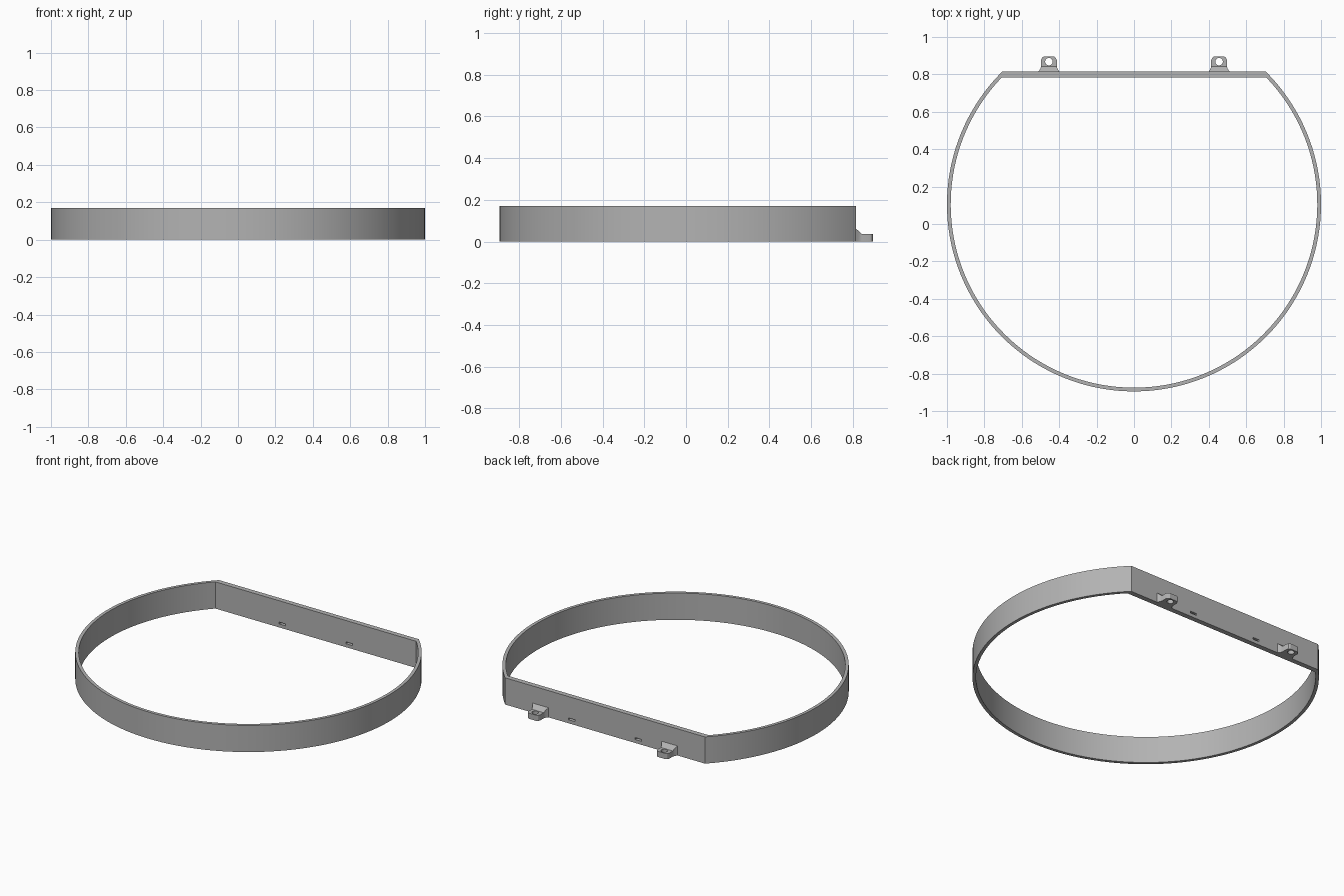
import bpy, bmesh
from math import asin, cos, pi, sin, radians

if "Cube" in bpy.data.objects:
    bpy.data.objects.remove(bpy.data.objects["Cube"])

GREY = (0.45, 0.45, 0.45, 1)
CENTRE_Y, RADIUS, HEIGHT = 0.105, 1.0, 0.17
WALL_BACK, WALL_FRONT = 0.815, 0.783

grey = bpy.data.materials.new("plain grey")
grey.use_nodes = True
grey.diffuse_color = GREY
grey.node_tree.nodes["Principled BSDF"].inputs["Base Color"].default_value = GREY


def finish(bm, name):
    bmesh.ops.recalc_face_normals(bm, faces=bm.faces)
    mesh = bpy.data.meshes.new(name)
    bm.to_mesh(mesh)
    bm.free()
    mesh.materials.append(grey)
    obj = bpy.data.objects.new(name, mesh)
    bpy.context.collection.objects.link(obj)
    return obj


def select(obj):
    bpy.ops.object.select_all(action='DESELECT')
    obj.select_set(True)
    bpy.context.view_layer.objects.active = obj


def cut(obj, cutter):
    mod = obj.modifiers.new("cut", 'BOOLEAN')
    mod.operation, mod.solver, mod.object = 'DIFFERENCE', 'EXACT', cutter
    select(obj)
    bpy.ops.object.modifier_apply(modifier=mod.name)
    bpy.data.objects.remove(cutter)


def smooth(obj):
    select(obj)
    bpy.ops.object.shade_smooth_by_angle(angle=radians(30))


def arc(radius, flat_y, steps=108):
    """Points of a circle cut off by a straight line at flat_y."""
    start = asin((flat_y - CENTRE_Y) / radius)
    sweep = pi + 2 * start
    return [(radius * cos(start - sweep * i / steps),
             CENTRE_Y + radius * sin(start - sweep * i / steps))
            for i in range(steps + 1)]


# Round band closed by a straight back wall
bm = bmesh.new()
loops = [[bm.verts.new((x, y, z)) for x, y in outline]
         for outline, z in ((arc(RADIUS, WALL_BACK), 0),
                            (arc(RADIUS, WALL_BACK), HEIGHT),
                            (arc(RADIUS - 0.02, WALL_FRONT), HEIGHT),
                            (arc(RADIUS - 0.02, WALL_FRONT), 0))]
for k in range(4):
    a, b = loops[k], loops[(k + 1) % 4]
    for i in range(len(a)):
        j = (i + 1) % len(a)
        bm.faces.new((a[i], a[j], b[j], b[i]))
band = finish(bm, "band")

# Narrow slots through the back wall
for x in (-0.235, 0.235):
    bpy.ops.mesh.primitive_cube_add(size=1, location=(x, 0.8, 0.028))
    slot = bpy.context.object
    slot.scale = (0.045, 0.1, 0.012)
    cut(band, slot)
smooth(band)

# Mounting tabs: flared root, flat plate with clipped corners, screw hole
# Each section is (y, half width, height)
SECTIONS = ((0.81, 0.06, 0.065), (0.82, 0.053, 0.057), (0.83, 0.046, 0.048),
            (0.843, 0.042, 0.036), (0.878, 0.042, 0.036),
            (0.89, 0.036, 0.036), (0.896, 0.026, 0.036))
for side, label in ((-1, "right"), (1, "left")):
    bm = bmesh.new()
    x = 0.455 * side
    rings = [[bm.verts.new(p) for p in ((x - w, y, 0), (x + w, y, 0),
                                        (x + w, y, h), (x - w, y, h))]
             for y, w, h in SECTIONS]
    for a, b in zip(rings, rings[1:]):
        for i in range(4):
            j = (i + 1) % 4
            bm.faces.new((a[i], a[j], b[j], b[i]))
    bm.faces.new(rings[0])
    bm.faces.new(rings[-1])
    tab = finish(bm, label + "_mounting_tab")
    bpy.ops.mesh.primitive_cylinder_add(vertices=32, radius=0.02, depth=0.2,
                                        location=(x, 0.868, 0))
    cut(tab, bpy.context.object)
    smooth(tab)
